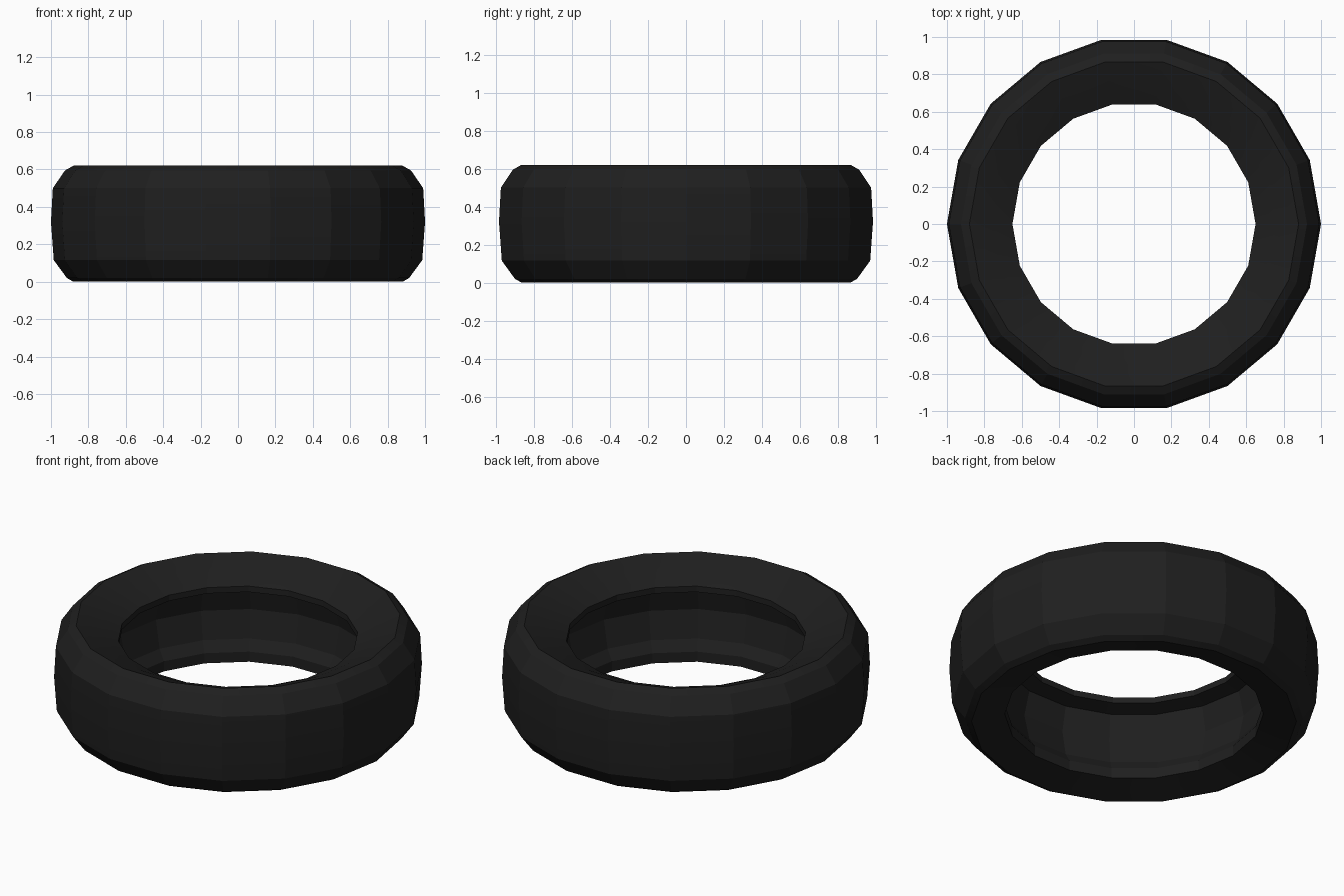
import bpy, bmesh, math

if "Cube" in bpy.data.objects:
    bpy.data.objects.remove(bpy.data.objects["Cube"])

SIDES = 18
# Tyre cross-section as (radius, height), a closed loop
PROFILE = [
    (0.985, 0.115), (1.0, 0.32), (0.99, 0.50),              # tread
    (0.925, 0.595), (0.88, 0.62),                           # upper shoulder
    (0.76, 0.573), (0.65, 0.52), (0.65, 0.485),             # upper sidewall and lip
    (0.74, 0.465), (0.775, 0.325), (0.74, 0.165),           # hollow inside
    (0.70, 0.105), (0.70, 0.045),                           # lower lip
    (0.88, 0.0), (0.915, 0.02),                             # lower sidewall and shoulder
]

rubber = bpy.data.materials.new("black rubber")
rubber.diffuse_color = (0.0135, 0.0135, 0.0135, 1)
rubber.use_nodes = True
rubber.node_tree.nodes["Principled BSDF"].inputs["Base Color"].default_value = rubber.diffuse_color

# Spin the profile around z
bm = bmesh.new()
rings = []
for i in range(SIDES):
    a = 2 * math.pi * i / SIDES
    rings.append([bm.verts.new((r * math.cos(a), r * math.sin(a), z)) for r, z in PROFILE])
n = len(PROFILE)
for i in range(SIDES):
    p, q = rings[i], rings[(i + 1) % SIDES]
    for j in range(n):
        k = (j + 1) % n
        bm.faces.new((p[j], q[j], q[k], p[k]))
bmesh.ops.recalc_face_normals(bm, faces=bm.faces)
mesh = bpy.data.meshes.new("tyre")
bm.to_mesh(mesh)
bm.free()
mesh.materials.append(rubber)
tyre = bpy.data.objects.new("tyre", mesh)
bpy.context.collection.objects.link(tyre)

# Facets stay flat around the ring, the gentle tread bend is smooth
bpy.context.view_layer.objects.active = tyre
tyre.select_set(True)
bpy.ops.object.shade_smooth_by_angle(angle=math.radians(15))
